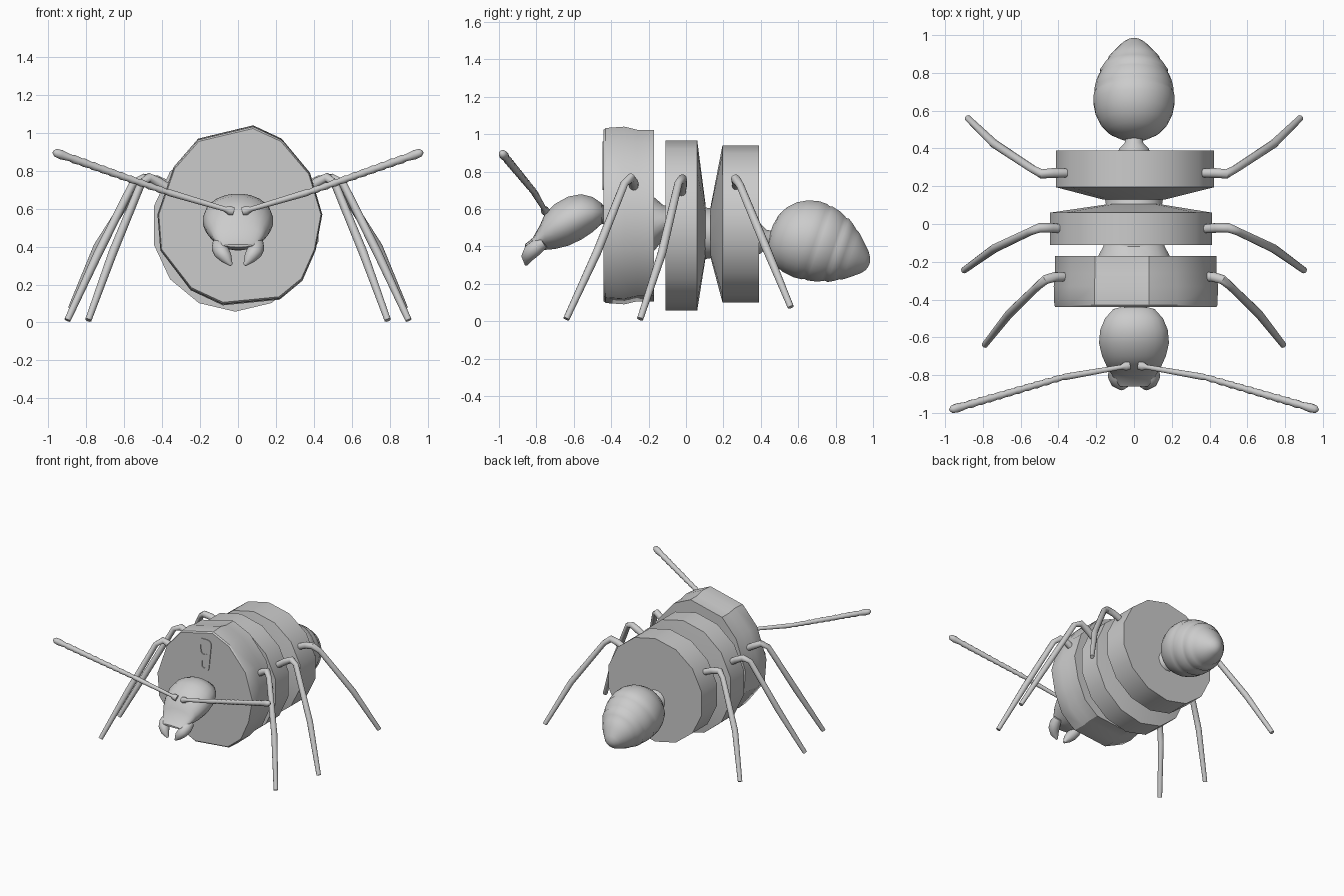
import bpy, bmesh, math
from mathutils import Vector

if "Cube" in bpy.data.objects:
    bpy.data.objects.remove(bpy.data.objects["Cube"])


def loft(name, rings, mirror=False, angle=35):
    """Skin a list of equal-length point rings, with capped ends."""
    bm = bmesh.new()
    vr = [[bm.verts.new(p) for p in r] for r in rings]
    n = len(vr[0])
    for a, b in zip(vr, vr[1:]):
        for i in range(n):
            j = (i + 1) % n
            bm.faces.new((a[i], a[j], b[j], b[i]))
    bm.faces.new(vr[0])
    bm.faces.new(vr[-1])
    bmesh.ops.recalc_face_normals(bm, faces=bm.faces)
    me = bpy.data.meshes.new(name)
    bm.to_mesh(me)
    bm.free()
    ob = bpy.data.objects.new(name, me)
    bpy.context.collection.objects.link(ob)
    bpy.ops.object.select_all(action='DESELECT')
    ob.select_set(True)
    bpy.context.view_layer.objects.active = ob
    bpy.ops.object.shade_smooth_by_angle(angle=math.radians(angle))
    if mirror:
        ob.modifiers.new("Mirror", 'MIRROR')
    return ob


def ellipse(y, zc, rx, rz, n, cx=0.0, lean=0.0):
    """Ring across the body; lean shifts the top backwards."""
    pts = []
    for i in range(n):
        a = 2 * math.pi * (i + 0.5) / n
        s = math.sin(a)
        pts.append((cx + rx * math.cos(a), y + lean * rz * s, zc + rz * s))
    return pts


def tube(name, path, radii, n=10, mirror=True):
    """Round limb through points with a radius at each point."""
    p = [Vector(q) for q in path]
    rings = []
    for i, c in enumerate(p):
        d = (p[min(i + 1, len(p) - 1)] - p[max(i - 1, 0)]).normalized()
        u = d.cross(Vector((0, 1, 0))).normalized()
        v = d.cross(u)
        rings.append([c + radii[i] * (u * math.cos(2 * math.pi * k / n) +
                                      v * math.sin(2 * math.pi * k / n)) for k in range(n)])
    return loft(name, rings, mirror, 50)


# Front disc: dented many-sided drum
outline = [(-.21, .97), (.08, 1.04), (.23, .97), (.38, .79), (.445, .57), (.41, .38), (.34, .22),
           (.22, .12), (-.08, .09), (-.25, .17), (-.41, .38), (-.425, .57), (-.34, .82)]


def dent(y, s):
    return [(x * (s + 1) / 2, y, .56 + (z - .56) * s) for x, z in outline]


loft("front_disc", [dent(-.44, .965), dent(-.43, .985), dent(-.33, 1), dent(-.26, .965),
                    dent(-.17, .965)], angle=30)

# Middle and rear discs, with a shallow cone towards the waist
loft("middle_disc", [ellipse(-.11, .512, .44, .455, 14, -.015), ellipse(.06, .512, .44, .455, 14, -.015),
                     ellipse(.105, .48, .14, .14, 14)], angle=30)
loft("rear_disc", [ellipse(.13, .475, .17, .13, 14), ellipse(.195, .52, .43, .42, 14, .005),
                   ellipse(.39, .52, .43, .42, 14, .005)], angle=30)

# Core joining the discs, and stalk to the abdomen
loft("body_core", [ellipse(y, z, rx, rz, 20) for y, z, rx, rz in
                   [(-.18, .52, .19, .15), (-.165, .52, .19, .14), (-.12, .53, .165, .09),
                    (-.10, .53, .16, .09), (.05, .48, .16, .15), (.1, .47, .15, .14), (.16, .47, .16, .13)]])
loft("waist_stalk", [ellipse(y, z, r, r, 16) for y, z, r in
                     [(.38, .44, .085), (.40, .44, .08), (.43, .44, .05), (.48, .44, .04)]])
loft("neck", [ellipse(y, .57, r, r, 14) for y, r in [(-.42, .05), (-.48, .05)]])

# Abdomen: stepped, leaning segments tapering to a tip
abdomen = [(0, .03), (.012, .09), (.04, .14), (.085, .18), (.14, .205), (.20, .216), (.245, .214),
           (.26, .207), (.275, .21), (.32, .20), (.35, .187), (.365, .178), (.38, .18), (.415, .157),
           (.435, .14), (.45, .135), (.49, .10), (.53, .062), (.548, .035), (.555, .01)]
rings = []
tilt = math.radians(19)
for t, r in abdomen:
    cy = .455 + t * math.cos(tilt)
    cz = .485 - t * math.sin(tilt) + .02 * math.sin(math.pi * t / .555)
    rings.append(ellipse(cy, cz, r, r * math.cos(tilt), 28, 0, math.tan(tilt)))
loft("abdomen", rings, angle=45)

# Head: sections of y, top, bottom, half width
head = [(-.435, .60, .56, .05), (-.45, .63, .52, .11), (-.5, .665, .475, .155), (-.56, .68, .435, .18),
        (-.63, .667, .402, .187), (-.7, .628, .385, .17), (-.755, .575, .38, .145),
        (-.78, .515, .382, .13), (-.82, .445, .39, .105), (-.86, .412, .398, .075)]
loft("head", [ellipse(y, (a + b) / 2, w, (a - b) / 2, 24) for y, a, b, w in head], angle=50)

# Mandibles
tube("mandibles", [(.105, -.76, .42), (.098, -.80, .395), (.085, -.83, .37), (.062, -.85, .34), (.035, -.855, .302)],
     [.03, .042, .042, .032, .008], 12)

# Antennae: plain lower stem, then a beaded whip with a club tip
base, elbow, tip = Vector((.025, -.75, .585)), Vector((.38, -.812, .69)), Vector((.975, -.985, .9))
path, radii = [base, base.lerp(elbow, .06), base.lerp(elbow, .12), base.lerp(elbow, .95)], [.022, .024, .013, .018]
for i in range(10):
    path += [elbow.lerp(tip, (i + .05) / 12), elbow.lerp(tip, (i + .75) / 12)]
    radii += [.014 + i * .0005, .019 + i * .0004]
path += [elbow.lerp(tip, t) for t in (.85, .93, .98, 1)]
radii += [.018, .025, .021, .008]
tube("antennae", path, radii)

# Legs: hip, knee, shin joint, foot
legs = {
    "front_legs": [(.37, -.28, .71), (.42, -.28, .74), (.47, -.295, .765), (.51, -.33, .735),
                   (.66, -.475, .37), (.79, -.64, .012)],
    "middle_legs": [(.38, -.025, .69), (.44, -.02, .73), (.50, -.02, .76), (.55, -.04, .74),
                    (.74, -.13, .36), (.90, -.245, .012)],
    "hind_legs": [(.36, .27, .72), (.43, .27, .75), (.49, .265, .76), (.535, .29, .725),
                  (.74, .425, .40), (.88, .56, .075)],
}
for name, pts in legs.items():
    tube(name, pts, [.024, .026, .025, .021, .023, .017], 12)

# Ring-pull tab on the front face: tapered plate with two holes
cu = bpy.data.curves.new("pull_tab", 'CURVE')
cu.dimensions = '2D'
cu.fill_mode = 'BOTH'
cu.extrude = .005


def rounded(zlo, zhi, wlo, whi, r):
    pts = []
    corners = [(whi - r, zhi - r, 0), (-whi + r, zhi - r, 90), (-wlo + r, zlo + r, 180), (wlo - r, zlo + r, 270)]
    for cx, cz, start in corners:
        for k in range(5):
            a = math.radians(start + k * 22.5)
            pts.append((.008 + cx + r * math.cos(a), cz + r * math.sin(a)))
    sp = cu.splines.new('POLY')
    sp.points.add(len(pts) - 1)
    for q, (x, z) in zip(sp.points, pts):
        q.co = (x, z, 0, 1)
    sp.use_cyclic_u = True


rounded(.70, .96, .042, .062, .035)
rounded(.835, .92, .03, .036, .025)
rounded(.725, .79, .022, .022, .018)
tab = bpy.data.objects.new("pull_tab", cu)
tab.rotation_euler = (math.pi / 2, 0, 0)
tab.location = (0, -.441, 0)
bpy.context.collection.objects.link(tab)
